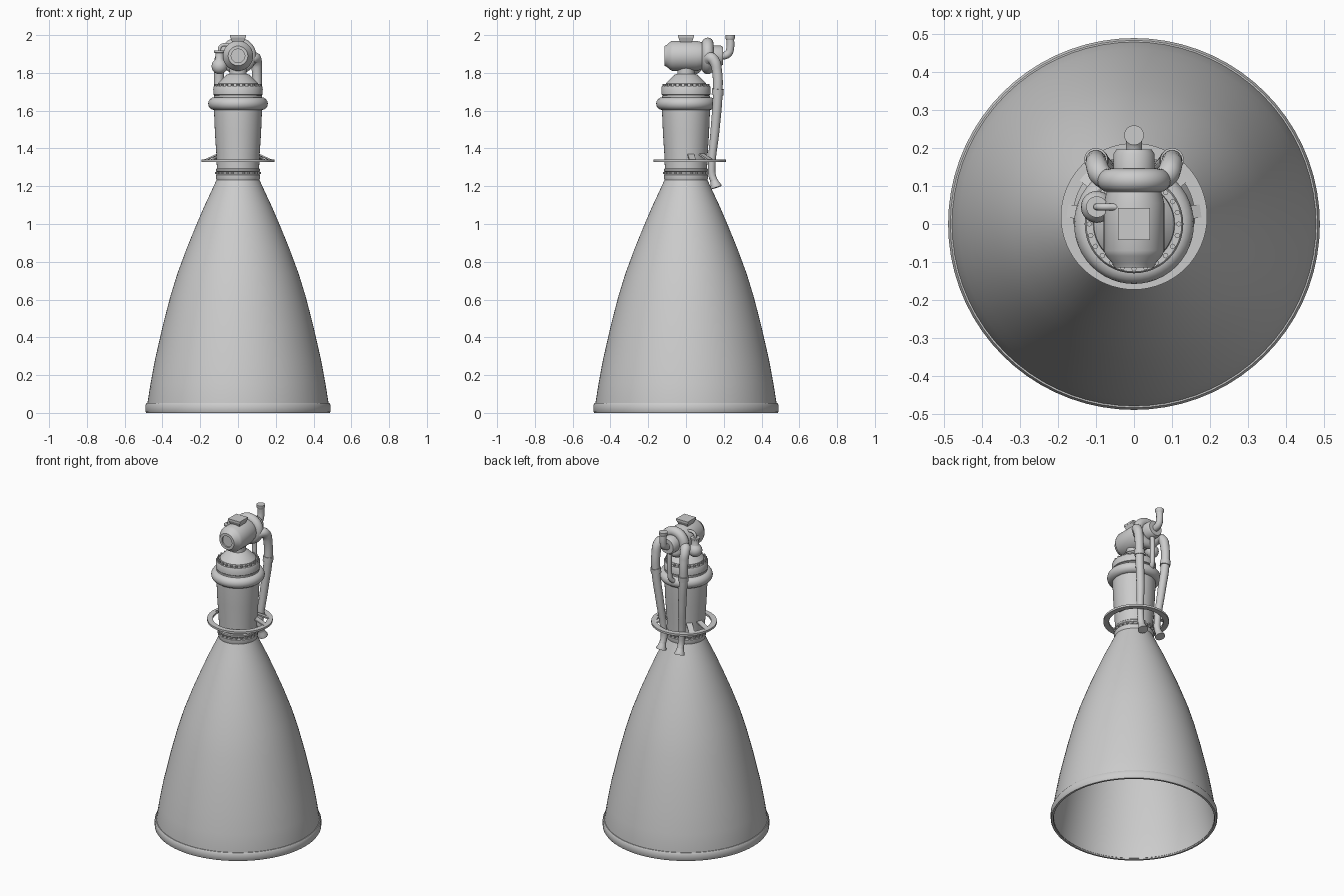
import bpy, bmesh, math
from mathutils import Vector, Matrix

if "Cube" in bpy.data.objects:
    bpy.data.objects.remove(bpy.data.objects["Cube"])


def finish(name, bm, angle=35):
    bmesh.ops.remove_doubles(bm, verts=bm.verts, dist=1e-5)
    bmesh.ops.recalc_face_normals(bm, faces=bm.faces)
    me = bpy.data.meshes.new(name)
    bm.to_mesh(me)
    bm.free()
    ob = bpy.data.objects.new(name, me)
    bpy.context.collection.objects.link(ob)
    bpy.ops.object.select_all(action='DESELECT')
    ob.select_set(True)
    bpy.context.view_layer.objects.active = ob
    bpy.ops.object.shade_smooth_by_angle(angle=math.radians(angle))
    return ob


def lathe(name, prof, origin=(0, 0, 0), axis=(0, 0, 1), seg=48, closed=False):
    """Revolve (radius, height) points about an axis."""
    rot = Vector((0, 0, 1)).rotation_difference(Vector(axis)).to_matrix()
    bm = bmesh.new()
    rings = []
    for r, h in prof:
        rings.append([bm.verts.new(rot @ Vector((r * math.cos(2 * math.pi * i / seg),
                      r * math.sin(2 * math.pi * i / seg), h)) + Vector(origin))
                      for i in range(seg)])
    pairs = list(zip(rings, rings[1:]))
    if closed:
        pairs.append((rings[-1], rings[0]))
    for a, b in pairs:
        for i in range(seg):
            j = (i + 1) % seg
            bm.faces.new((a[i], a[j], b[j], b[i]))
    return finish(name, bm)


def ring(name, major, minor, origin, axis=(0, 0, 1)):
    prof = [(major + minor * math.cos(k * math.pi / 8), minor * math.sin(k * math.pi / 8))
            for k in range(16)]
    return lathe(name, prof, origin, axis, closed=True)


def pipe(name, pts, radius, radii=None):
    cu = bpy.data.curves.new(name, 'CURVE')
    cu.dimensions = '3D'
    cu.bevel_depth = radius
    cu.bevel_resolution = 5
    cu.use_fill_caps = True
    cu.resolution_u = 8
    sp = cu.splines.new('BEZIER')
    sp.bezier_points.add(len(pts) - 1)
    for i, (bp, p) in enumerate(zip(sp.bezier_points, pts)):
        bp.co = p
        bp.handle_left_type = bp.handle_right_type = 'AUTO'
        bp.radius = radii[i] if radii else 1
    ob = bpy.data.objects.new(name, cu)
    bpy.context.collection.objects.link(ob)
    bpy.ops.object.select_all(action='DESELECT')
    ob.select_set(True)
    bpy.context.view_layer.objects.active = ob
    bpy.ops.object.convert(target='MESH')
    bpy.ops.object.shade_smooth_by_angle(angle=math.radians(40))


def bolts(name, n, rad, z, size, h):
    bm = bmesh.new()
    for i in range(n):
        a = 2 * math.pi * i / n
        bmesh.ops.create_cone(bm, cap_ends=True, segments=8, radius1=size, radius2=size, depth=h,
                              matrix=Matrix.Translation((rad * math.cos(a), rad * math.sin(a), z)))
    finish(name, bm)


# Hollow nozzle bell
bell = [(.48, .05), (.462, .16), (.44, .28), (.397, .467), (.36, .61), (.322, .735),
        (.27, .875), (.225, .985), (.178, 1.095), (.145, 1.165), (.113, 1.235)]
inner = [(r - .008, z) for r, z in reversed(bell)]
lathe("nozzle_bell", [(.48, .008)] + bell + [(0, 1.235), (0, 1.225)] + inner + [(.472, .008)],
      seg=72, closed=True)
lathe("nozzle_lip", [(.474, 0), (.486, 0), (.49, .006), (.49, .042), (.484, .052), (.474, .052)],
      seg=72, closed=True)

# Combustion chamber and throat bands
lathe("chamber", [(0, 1.23), (.113, 1.23), (.117, 1.245), (.117, 1.26), (.112, 1.265), (.112, 1.275),
                  (.117, 1.28), (.117, 1.29), (.112, 1.295), (.114, 1.36), (.122, 1.48),
                  (.127, 1.6), (.127, 1.68), (0, 1.68)])
bolts("throat_bolts", 24, .115, 1.27, .006, .012)
ring("chamber_manifold", .124, .034, (0, 0, 1.637))

# Injector flange, dome and neck
lathe("injector_flange", [(0, 1.67), (.122, 1.67), (.122, 1.682), (.13, 1.685), (.13, 1.725),
                          (.126, 1.731), (0, 1.731)])
bolts("flange_bolts", 24, .118, 1.735, .007, .014)
lathe("injector_dome", [(.108, 1.728), (.106, 1.745), (.06, 1.79), (.046, 1.795), (.046, 1.84), (0, 1.84)])

# Turbopump body lying along y
lathe("pump_body", [(0, -.105), (.036, -.105), (.036, -.115), (.052, -.115), (.058, -.102), (.074, -.084),
                    (.08, -.07), (.08, .055), (.072, .085), (.06, .09), (.06, .14), (0, .14)],
      (0, 0, 1.89), (0, 1, 0))
ring("pump_volute", .066, .031, (0, .115, 1.89), (0, 1, 0))
lathe("pump_rear_cap", [(0, .13), (.054, .13), (.054, .185), (.046, .197), (0, .197)],
      (0, 0, 1.89), (0, 1, 0))

# Square top mount, flared upwards
bm = bmesh.new()
bmesh.ops.create_cone(bm, cap_ends=True, segments=4, radius1=.042, radius2=.059, depth=.03,
                      matrix=Matrix.Translation((0, 0, 1.975)) @ Matrix.Rotation(math.pi / 4, 4, 'Z'))
bmesh.ops.create_cube(bm, size=1, matrix=Matrix.Translation((0, 0, 1.994)) @ Matrix.Diagonal((.084, .084, .012, 1)))
finish("top_mount", bm)
bm = bmesh.new()
bmesh.ops.create_cube(bm, size=1, matrix=Matrix.Translation((0, 0, 1.955)) @ Matrix.Diagonal((.06, .06, .05, 1)))
finish("top_mount_base", bm)

# Rear inlet elbow
pipe("inlet_elbow", [(0, .18, 1.89), (0, .205, 1.892), (0, .226, 1.905), (0, .234, 1.93), (0, .234, 1.99)], .021)
lathe("inlet_rim", [(0, 1.975), (.021, 1.975), (.026, 1.985), (.026, 2), (0, 2)], (0, .234, 0), seg=24)

# Gas generator pot beside the pump
ball = [(.042 * math.cos(a), 1.835 + .042 * math.sin(a))
        for a in [math.pi * (k / 10 - .5) for k in range(9)]]
lathe("gas_pot", ball + [(.022, 1.873), (.022, 1.905), (.028, 1.908), (.028, 1.918), (0, 1.918)],
      (-.098, .045, 0), seg=32)
pipe("gas_pot_pipe", [(-.098, .045, 1.91), (-.096, .045, 1.935), (-.083, .045, 1.947), (-.045, .045, 1.947)], .009)

# Twin feed pipes, with collars and flared ends
for s, side in ((1, "right"), (-1, "left")):
    pts = [(.07, .118, 1.87), (.088, .13, 1.88), (.097, .15, 1.862), (.1, .164, 1.81), (.099, .168, 1.70),
           (.08, .154, 1.50), (.064, .136, 1.30), (.062, .139, 1.255), (.064, .15, 1.225)]
    pts = [Vector((s * x, y, z)) for x, y, z in pts]
    pipe("feed_pipe_" + side, pts, .027, [1.1, 1.1, 1.08, 1.0, .97, .9, .74, .74, .74])
    d = (pts[5] - pts[4]).normalized()
    lathe("pipe_collar_" + side, [(.02, -.016), (.031, -.016), (.031, .016), (.02, .016)],
          pts[4], d, seg=24, closed=True)
    lathe("pipe_flare_" + side, [(0, -.005), (.02, -.005), (.024, .012), (.03, .026), (.03, .034), (0, .034)],
          pts[8], (s * .05, .3, -.9), seg=24)
    # Struts holding the support ring
    for k, deg in enumerate((8, 42)):
        a = math.radians(deg)
        c = Vector((s * .145 * math.cos(a), .01 + .145 * math.sin(a), 1.352))
        turn = Matrix.Rotation(a if s > 0 else math.pi - a, 4, 'Z')
        bm = bmesh.new()
        bmesh.ops.create_cube(bm, size=1, matrix=Matrix.Translation(c) @ turn
                              @ Matrix.Rotation(.42, 4, 'Y') @ Matrix.Diagonal((.08, .035, .008, 1)))
        finish("ring_strut_%s_%d" % (side, k), bm)

# Drain pipe from pump to manifold
pipe("drain_pipe", [(0, .165, 1.86), (0, .17, 1.79), (0, .168, 1.71), (-.005, .16, 1.665), (-.02, .13, 1.64)], .015)

# Flat support ring around the chamber
lathe("support_ring", [(.16, 1.329), (.193, 1.329), (.193, 1.342), (.16, 1.342)], (0, .02, 0), seg=64, closed=True)
